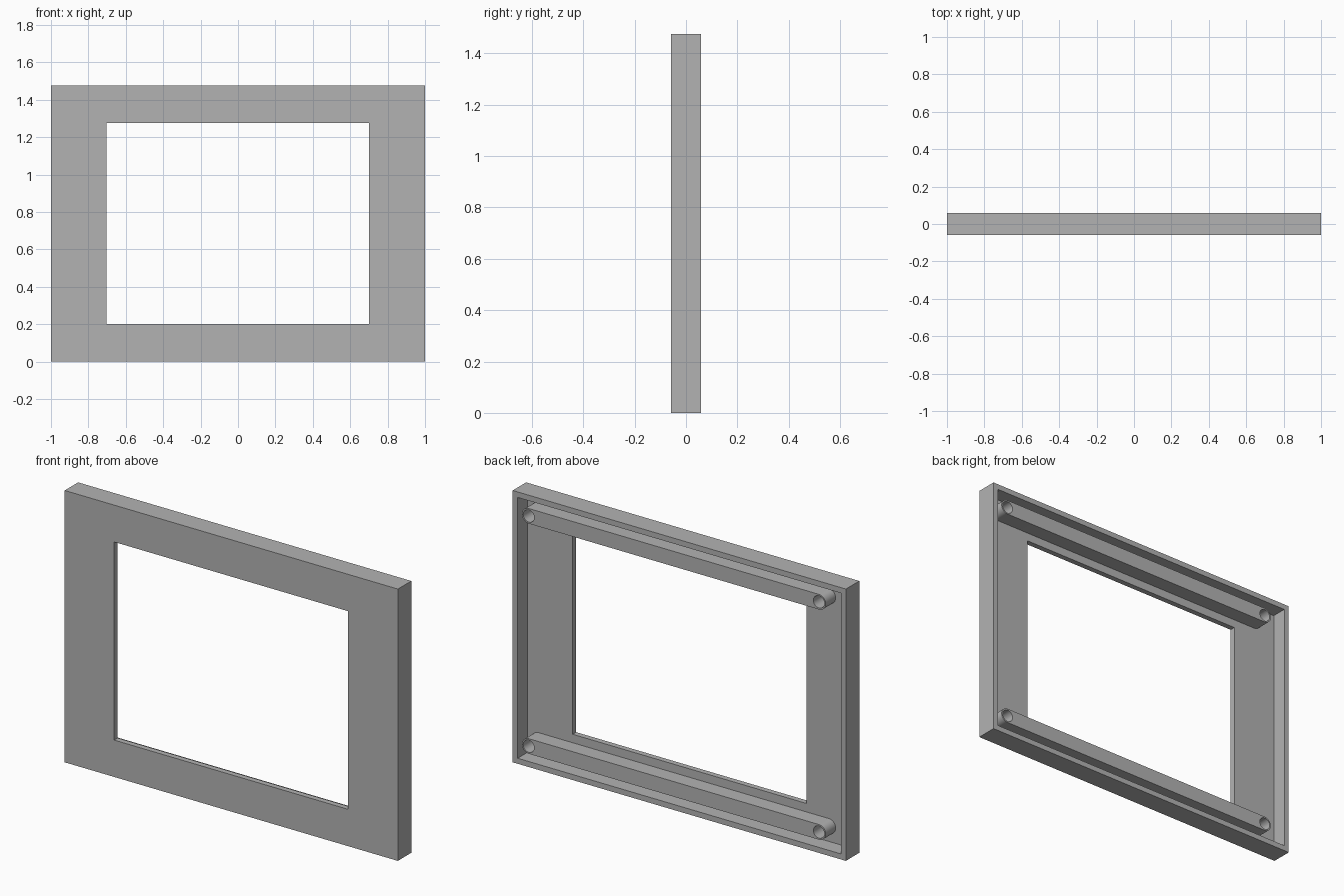
import bpy, bmesh
from math import pi, cos, sin, radians

cube = bpy.data.objects.get("Cube")
if cube:
    bpy.data.objects.remove(cube)

grey = bpy.data.materials.new("plain grey")
grey.use_nodes = True
grey.diffuse_color = (0.45, 0.45, 0.45, 1)
grey.node_tree.nodes["Principled BSDF"].inputs["Base Color"].default_value = (0.45, 0.45, 0.45, 1)

W, H, D = 1.0, 1.475, 0.0575   # half width, height, half depth
WALL, FLOOR = 0.03, -D + 0.03  # rim thickness, inside face of the front plate
RAIL_R, HOLE_R = 0.041, 0.033


def build_frame():
    """Sweep one closed wall section around the four corners."""
    outer = (-W, W, 0, H)
    inner = (-W + WALL, W - WALL, WALL, H - WALL)
    opening = (-0.703, 0.7, 0.2, H - 0.2)
    section = [(opening, -D), (outer, -D), (outer, D),
               (inner, D), (inner, FLOOR), (opening, FLOOR)]
    bm = bmesh.new()
    rings = [[bm.verts.new((x, y, z)) for x, z in ((l, b), (r, b), (r, t), (l, t))]
             for (l, r, b, t), y in section]
    for i, ring in enumerate(rings):
        nxt = rings[(i + 1) % len(rings)]
        for k in range(4):
            j = (k + 1) % 4
            bm.faces.new((ring[k], ring[j], nxt[j], nxt[k]))
    bmesh.ops.recalc_face_normals(bm, faces=bm.faces)
    mesh = bpy.data.meshes.new("bezel_frame")
    bm.to_mesh(mesh)
    bm.free()
    mesh.materials.append(grey)
    bpy.context.collection.objects.link(bpy.data.objects.new("bezel_frame", mesh))


def arc(cx, radius, start, sweep, n):
    return [(cx + radius * cos(start + sweep * i / n), radius * sin(start + sweep * i / n))
            for i in range(n + 1)]


def build_rail(name, z, x_left=0.904, x_right=-0.838):
    """Round-ended bar with a blind screw hole at each end."""
    curve = bpy.data.curves.new(name, 'CURVE')
    curve.dimensions = '2D'
    curve.fill_mode = 'BOTH'
    back, front = D, FLOOR - 0.002
    curve.extrude = (back - front) / 2
    outlines = [arc(x_left, RAIL_R, -pi / 2, pi, 16) + arc(x_right, RAIL_R, pi / 2, pi, 16)]
    outlines += [arc(x, HOLE_R, 0, 2 * pi, 32)[:-1] for x in (x_left, x_right)]
    for points in outlines:
        spline = curve.splines.new('POLY')
        spline.points.add(len(points) - 1)
        for p, (x, y) in zip(spline.points, points):
            p.co = (x, y, 0, 1)
        spline.use_cyclic_u = True
    rail = bpy.data.objects.new(name, curve)
    bpy.context.collection.objects.link(rail)
    rail.location = (0, (back + front) / 2, z)
    rail.rotation_euler = (radians(90), 0, 0)

    # Turn the filled outline into a welded mesh
    bpy.ops.object.select_all(action='DESELECT')
    rail.select_set(True)
    bpy.context.view_layer.objects.active = rail
    bpy.ops.object.convert(target='MESH')
    rail = bpy.context.object
    bm = bmesh.new()
    bm.from_mesh(rail.data)
    bmesh.ops.remove_doubles(bm, verts=bm.verts, dist=0.0001)
    bmesh.ops.recalc_face_normals(bm, faces=bm.faces)
    bm.to_mesh(rail.data)
    bm.free()
    rail.data.materials.clear()
    rail.data.materials.append(grey)
    bpy.ops.object.shade_smooth_by_angle(angle=radians(30))


build_frame()
build_rail("lower_rail", 0.113)
build_rail("upper_rail", H - 0.113)
